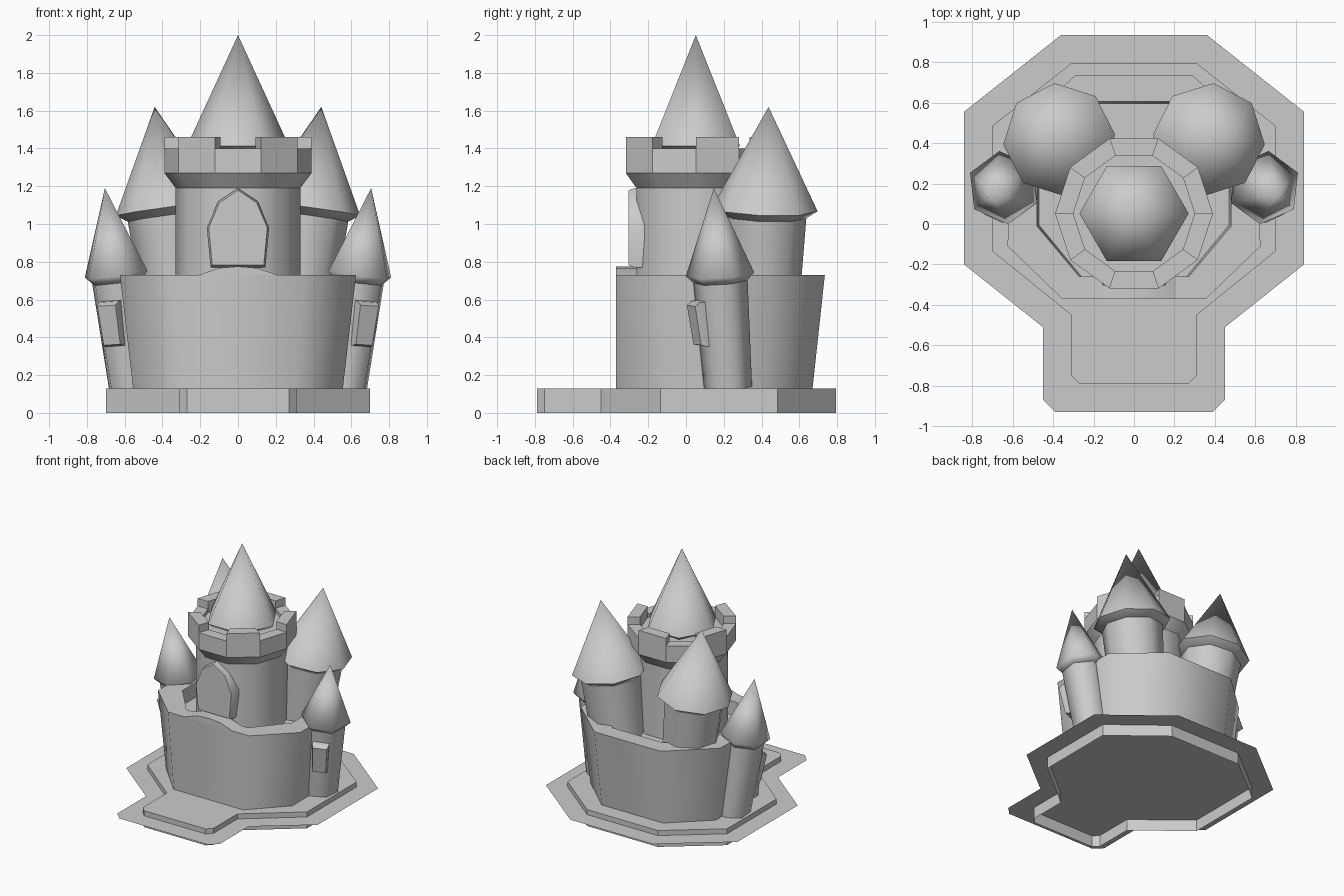
import bpy, bmesh
from math import radians, cos, sin
from mathutils import Matrix, Vector

cube = bpy.data.objects.get("Cube")
if cube:
    bpy.data.objects.remove(cube, do_unlink=True)

stone = bpy.data.materials.new("grey_stone")
stone.use_nodes = True
grey = (0.6, 0.6, 0.6, 1)
stone.diffuse_color = grey
stone.node_tree.nodes["Principled BSDF"].inputs["Base Color"].default_value = grey


def finish(name, bm, smooth):
    bmesh.ops.recalc_face_normals(bm, faces=bm.faces)
    mesh = bpy.data.meshes.new(name)
    bm.to_mesh(mesh)
    bm.free()
    mesh.materials.append(stone)
    ob = bpy.data.objects.new(name, mesh)
    bpy.context.collection.objects.link(ob)
    bpy.ops.object.select_all(action='DESELECT')
    ob.select_set(True)
    bpy.context.view_layer.objects.active = ob
    bpy.ops.object.shade_smooth_by_angle(angle=radians(smooth))


def loft(name, rings, start=True, end=True, smooth=30):
    """Skin a list of point rings; a one-point ring makes a tip."""
    bm = bmesh.new()
    loops = [[bm.verts.new(p) for p in ring] for ring in rings]
    for a, b in zip(loops, loops[1:]):
        n = len(a)
        for i in range(n):
            j = (i + 1) % n
            bm.faces.new((a[i], a[j], b[0]) if len(b) == 1 else (a[i], a[j], b[j], b[i]))
    if start:
        bm.faces.new(loops[0])
    if end and len(loops[-1]) > 2:
        bm.faces.new(loops[-1])
    finish(name, bm, smooth)


def mirrored(half, z):
    """Close a half outline (x >= 0, front to back) across x = 0."""
    pts = half + [(-x, y) for x, y in reversed(half)]
    return [(x, y, z) for x, y in pts]


def circle(n, r, z, turn=0, m=Matrix()):
    angles = [radians(turn + 360 * i / n) for i in range(n)]
    return [m @ Vector((r * cos(a), r * sin(a), z)) for a in angles]


# Ground: open-bottomed slab with a thin skirt around it
slab = [(.27, -.79), (.31, -.75), (.31, -.45), (.70, -.135), (.70, .485), (.31, .795)]
skirt = [(.39, -.93), (.45, -.87), (.45, -.51), (.84, -.2), (.84, .555), (.36, .935)]
loft("ground_slab", [mirrored(slab, 0), mirrored(slab, .13)], start=False)
loft("ground_skirt", [mirrored(skirt, .09)], end=False)

# Curtain wall with a sunken courtyard
foot = [(.305, -.37), (.555, -.11), (.55, .41), (.27, .67)]
crest = [(.355, -.37), (.625, -.11), (.612, .445), (.29, .735)]
inner = [(.27, -.26), (.48, -.01), (.48, .37), (.22, .605)]
floor = [(.26, -.26), (.47, -.005), (.47, .365), (.215, .595)]
loft("curtain_wall", [mirrored(foot, .13), mirrored(crest, .73),
                      mirrored(inner, .73), mirrored(floor, .62)], smooth=55)

# Raised hump on the front wall
hump = [(-.22, .725), (-.18, .74), (-.1, .767), (0, .775), (.1, .767), (.18, .74), (.22, .725)]
loft("wall_hump", [[(x, y, z) for x, z in hump] for y in (-.37, -.26)])

# Keep: ten-sided body, flared parapet, a merlon on every other side, spire
keep = Matrix.Translation((0, .052, 0))
RIM, WELL, BODY = .39, .3, .33


def decagon(r, z):
    return circle(10, r, z, 0, keep)


loft("keep_body", [decagon(BODY, .5), decagon(BODY, 1.19)], smooth=40)
loft("keep_parapet", [decagon(BODY, 1.19), decagon(RIM, 1.27), decagon(RIM, 1.4),
                      decagon(WELL, 1.4), decagon(WELL, 1.37)])
for k in range(5):
    i, j = 2 * k, 2 * k + 1
    rings = []
    for z in (1.39, 1.46):
        out, ins = decagon(RIM, z), decagon(WELL, z)
        rings.append([out[i - 2], out[j - 2], ins[j - 2], ins[i - 2]])
    loft("merlon_%d" % (k + 1), rings)
loft("keep_spire", [circle(6, .225, 1.38, 0, keep), circle(6, .27, 1.413, 0, keep),
                    [keep @ Vector((0, 0, 2))]], smooth=58)


# Plate with a chamfered front, facing -y before placement
def plate(name, outline, depth, inset, m):
    mid = sum((Vector(p) for p in outline), Vector((0, 0))) / len(outline)
    rings = []
    for y, s in ((0, 1), (-depth * .6, 1), (-depth, 1 - inset)):
        ring = [mid + (Vector(p) - mid) * s for p in outline]
        rings.append([m @ Vector((p.x, y, p.y)) for p in ring])
    loft(name, rings, smooth=60)


arch = [(-.145, .77), (.145, .77), (.165, .98), (.105, 1.12), (0, 1.19), (-.105, 1.12), (-.165, .98)]
plate("keep_window", arch, .085, .06, Matrix.Translation((0, -.22, 0)))


# Leaning towers with pointed roofs
def tower(name, m, sides, turn, low, r_low, r_top, r_roof, tip):
    loft(name + "_body", [circle(sides, r_low, low, turn, m),
                          circle(sides, r_top, -.03, turn, m)], smooth=62)
    loft(name + "_roof", [circle(sides, r_top, -.04, turn, m),
                          circle(sides, r_roof, 0, turn, m),
                          [m @ Vector((0, 0, tip))]], smooth=58)


def lean(x, y, z, out, forward):
    return (Matrix.Translation((x, y, z)) @ Matrix.Rotation(radians(out), 4, 'Y')
            @ Matrix.Rotation(radians(forward), 4, 'X'))


for side, label in ((1, "left"), (-1, "right")):
    back = lean(.37 * side, .418, 1.08, 7.5 * side, -2)
    tower("back_tower_" + label, back, 8, -5 * side, -.5, .2, .222, .28, .545)
    turret = lean(.645 * side, .18, .735, 7.5 * side, 4)
    tower("side_turret_" + label, turret, 6, 30 - 6 * side, -.61, .128, .145, .182, .46)
    pane = [(-.055, -.12), (.055, -.12), (.06, .12), (-.06, .12)]
    frame = lean(.65 * side, .115, .48, 8 * side, 9) @ Matrix.Rotation(radians(25 * side), 4, 'Z')
    plate("turret_window_" + label, pane, .08, .12, frame)
